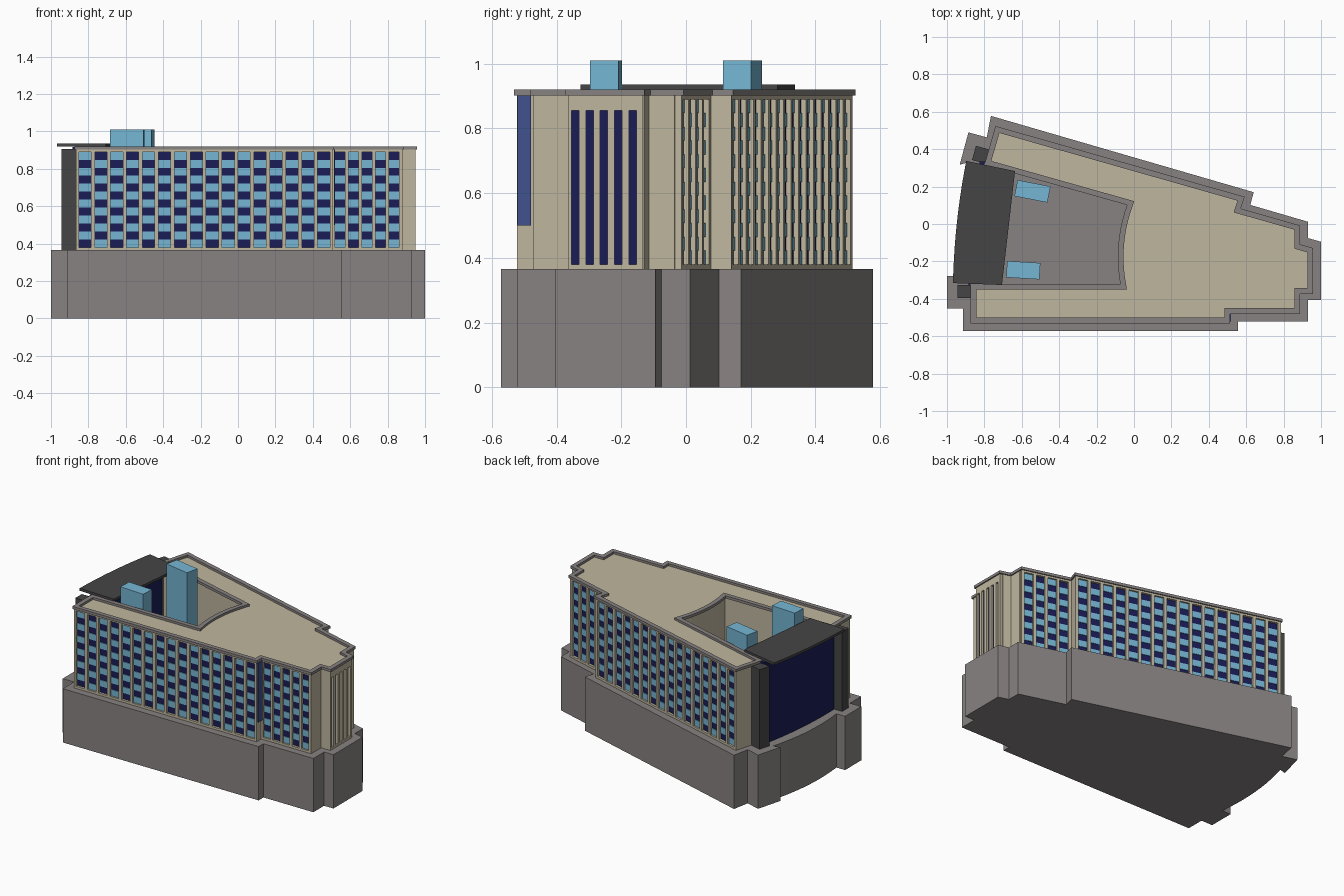
import bpy, bmesh, math
from mathutils import Vector as V

if "Cube" in bpy.data.objects:
    bpy.data.objects.remove(bpy.data.objects["Cube"])


def material(name, r, g, b):
    m = bpy.data.materials.new(name)
    m.diffuse_color = (r, g, b, 1)
    m.use_nodes = True
    m.node_tree.nodes["Principled BSDF"].inputs["Base Color"].default_value = m.diffuse_color
    return m


GREY = material("stone_grey", 0.25, 0.225, 0.225)
BEIGE = material("beige", 0.52, 0.47, 0.345)
DARK = material("charcoal", 0.06, 0.06, 0.06)
NAVY = material("navy_glass", 0.01, 0.012, 0.095)
CYAN = material("light_blue", 0.18, 0.47, 0.66)
BLUE = material("mid_blue", 0.05, 0.085, 0.27)


def finish(bm, name, mat):
    bmesh.ops.recalc_face_normals(bm, faces=bm.faces)
    me = bpy.data.meshes.new(name)
    bm.to_mesh(me)
    bm.free()
    me.materials.append(mat)
    ob = bpy.data.objects.new(name, me)
    bpy.context.collection.objects.link(ob)
    return ob


def prism(name, pts, z0, z1, mat):
    bm = bmesh.new()
    f = bm.faces.new([bm.verts.new((x, y, z0)) for x, y in pts])
    new = bmesh.ops.extrude_face_region(bm, geom=[f])["geom"]
    bmesh.ops.translate(bm, vec=(0, 0, z1 - z0),
                        verts=[v for v in new if isinstance(v, bmesh.types.BMVert)])
    if f.is_valid is False or not any(all(abs(v.co.z - z0) < 1e-6 for v in g.verts) for g in bm.faces):
        bmesh.ops.holes_fill(bm, edges=bm.edges)
    return finish(bm, name, mat)


def ring(name, outer, inner, z0, z1, mat):
    bm = bmesh.new()
    loops = [[bm.verts.new((x, y, z)) for x, y in pts]
             for pts, z in ((outer, z0), (outer, z1), (inner, z1), (inner, z0))]
    n = len(outer)
    for k in range(4):
        a, b = loops[k], loops[(k + 1) % 4]
        for i in range(n):
            j = (i + 1) % n
            bm.faces.new((a[i], a[j], b[j], b[i]))
    return finish(bm, name, mat)


def arc(p, q, bulge, n=10):
    # shallow curve; positive bulge bows to the left of p -> q
    p, q = V(p), V(q)
    d = (q - p).normalized()
    nrm = V((-d.y, d.x))
    return [tuple(p.lerp(q, i / n) + nrm * bulge * (1 - (2 * i / n - 1) ** 2)) for i in range(n + 1)]


def offset(pts, dist):
    # move every edge of a clockwise outline outwards by its own distance
    n, out = len(pts), []
    ps = [V(p) for p in pts]
    nr = []
    for i in range(n):
        d = (ps[(i + 1) % n] - ps[i]).normalized()
        nr.append(V((-d.y, d.x)))
    for i in range(n):
        a, b, da, db = nr[i - 1], nr[i], dist[i - 1], dist[i]
        det = a.x * b.y - a.y * b.x
        if abs(det) < 1e-3:
            m = a * da
        else:
            m = V(((da * b.y - db * a.y) / det, (a.x * db - b.x * da) / det))
        out.append(tuple(ps[i] + m))
    return out


def add_box(bm, p, u, s, d, z):
    # box in facade coordinates: s along the wall, d outwards, z up
    nrm = V((-u.y, u.x))
    vs = [bm.verts.new((*(p + u * a + nrm * b), c)) for c in z for b in d for a in s]
    for f in ((0, 1, 3, 2), (4, 5, 7, 6), (0, 1, 5, 4), (2, 3, 7, 6), (0, 2, 6, 4), (1, 3, 7, 5)):
        bm.faces.new([vs[i] for i in f])


RECESS, Z0, Z1 = 0.02, 0.365, 0.905


def facade(name, p, q, cols, rows, ztop, m0, m1, fill=0.76):
    p, q = V(p), V(q)
    L, u = (q - p).length, (q - p).normalized()
    pitch = (L - m0 - m1) / cols
    half = pitch * (1 - fill) / 2
    frame, navy, cyan = bmesh.new(), bmesh.new(), bmesh.new()
    deep = (-RECESS - 0.002, 0)
    add_box(frame, p, u, (0, L), deep, (Z0, 0.38))
    add_box(frame, p, u, (0, L), deep, (ztop, Z1))
    for k in range(cols + 1):
        s = m0 + k * pitch
        a = 0 if k == 0 else s - half
        b = L if k == cols else s + half
        add_box(frame, p, u, (a, b), deep, (0.38, ztop))
    h = (ztop - 0.38) / rows
    for k in range(cols):
        s = (m0 + k * pitch + half, m0 + (k + 1) * pitch - half)
        for r in range(rows):
            light = rows > 1 and (k + r) % 2 == 0
            add_box(cyan if light else navy, p, u, s,
                    (-RECESS - 0.002, -RECESS + (0.008 if light else 0.004)),
                    (0.38 + r * h, 0.38 + (r + 1) * h))
    finish(frame, name + "_piers", BEIGE)
    finish(navy, name + "_dark_windows", NAVY)
    if rows > 1:
        finish(cyan, name + "_light_panels", CYAN)
    else:
        cyan.free()


# Podium with stepped corners and a curved entrance side
podium = [(-0.765, 0.578), (0.64, 0.17), (0.622, 0.102), (0.93, 0.012), (0.93, -0.075),
          (1, -0.095), (1, -0.405), (0.93, -0.405), (0.93, -0.52), (0.555, -0.52),
          (0.555, -0.572), (-0.915, -0.572), (-0.915, -0.452), (-1, -0.452), (-1, -0.278)]
podium += arc((-0.935, -0.278), (-0.885, 0.33), 0.03) + [(-0.932, 0.317), (-0.885, 0.49), (-0.787, 0.463)]
prism("podium", podium, 0, Z0, GREY)

# U-shaped tower block around a courtyard
A, B, C, D = (-0.735, 0.514), (0.581, 0.14), (0.561, 0.077), (0.88, -0.014)
E, F, G, H = (0.88, -0.115), (0.95, -0.135), (0.95, -0.365), (0.88, -0.365)
I, J, K, L = (0.88, -0.472), (0.505, -0.472), (0.505, -0.523), (-0.865, -0.523)
tower = [A, B, C, D, E, F, G, H, I, J, K, L, (-0.865, -0.328)]
tower += arc((-0.064, -0.328), (-0.027, 0.107), 0.03) + [(-0.79, 0.322)]
recessed = {0, 2, 5, 8, 10}
core = offset(tower, [-RECESS if i in recessed else 0 for i in range(len(tower))])
prism("tower_block", core, Z0, Z1, BEIGE)
n = len(tower)
ring("roof_parapet", offset(tower, [0.008] * n), offset(tower, [-0.022] * n), 0.902, 0.92, GREY)

# Windowed facades
facade("rear_wall", A, B, 16, 12, 0.89, 0.008, 0.008)
facade("rear_end_wall", C, D, 4, 12, 0.89, 0.01, 0.01)
facade("front_end_wall", I, J, 5, 12, 0.89, 0.01, 0.005)
facade("front_wall", K, L, 16, 12, 0.89, 0.004, 0.004)
facade("narrow_end_wall", F, G, 5, 1, 0.855, 0.007, 0.0, 0.52)

# Blue panel on the front step
bm = bmesh.new()
add_box(bm, V(K), V((0, 1)), (0.002, 0.044), (-0.006, 0.0), (0.5, 0.902))
ob = finish(bm, "step_panel", BLUE)
ob.location.x = 0.008

# Curved glass entrance wall, dark side columns and flat canopy roof
glass = arc((-0.885, -0.328), (-0.825, 0.335), 0.02)
prism("glass_wall", glass + [(x + 0.03, y) for x, y in reversed(glass)], Z0, 0.916, NAVY)
prism("front_column", [(-0.945, -0.395), (-0.86, -0.395), (-0.86, -0.325), (-0.945, -0.325)], Z0, 0.905, DARK)
prism("rear_column", [(-0.845, 0.418), (-0.757, 0.394), (-0.777, 0.318), (-0.866, 0.342)], Z0, 0.905, DARK)
prism("canopy_roof", arc((-0.968, -0.316), (-0.897, 0.337), 0.014) + [(-0.636, 0.283), (-0.706, -0.326)],
      0.918, 0.935, DARK)

# Lift shafts rising from the courtyard
for name, x, y, w, d, a in (("rear_lift_shaft", -0.543, 0.175, 0.18, 0.088, -11),
                            ("front_lift_shaft", -0.592, -0.247, 0.178, 0.088, -3.5)):
    c, s = math.cos(math.radians(a)), math.sin(math.radians(a))
    prism(name, [(x + c * i * w / 2 - s * j * d / 2, y + s * i * w / 2 + c * j * d / 2)
                 for i, j in ((-1, -1), (1, -1), (1, 1), (-1, 1))], Z0, 1.01, CYAN)
